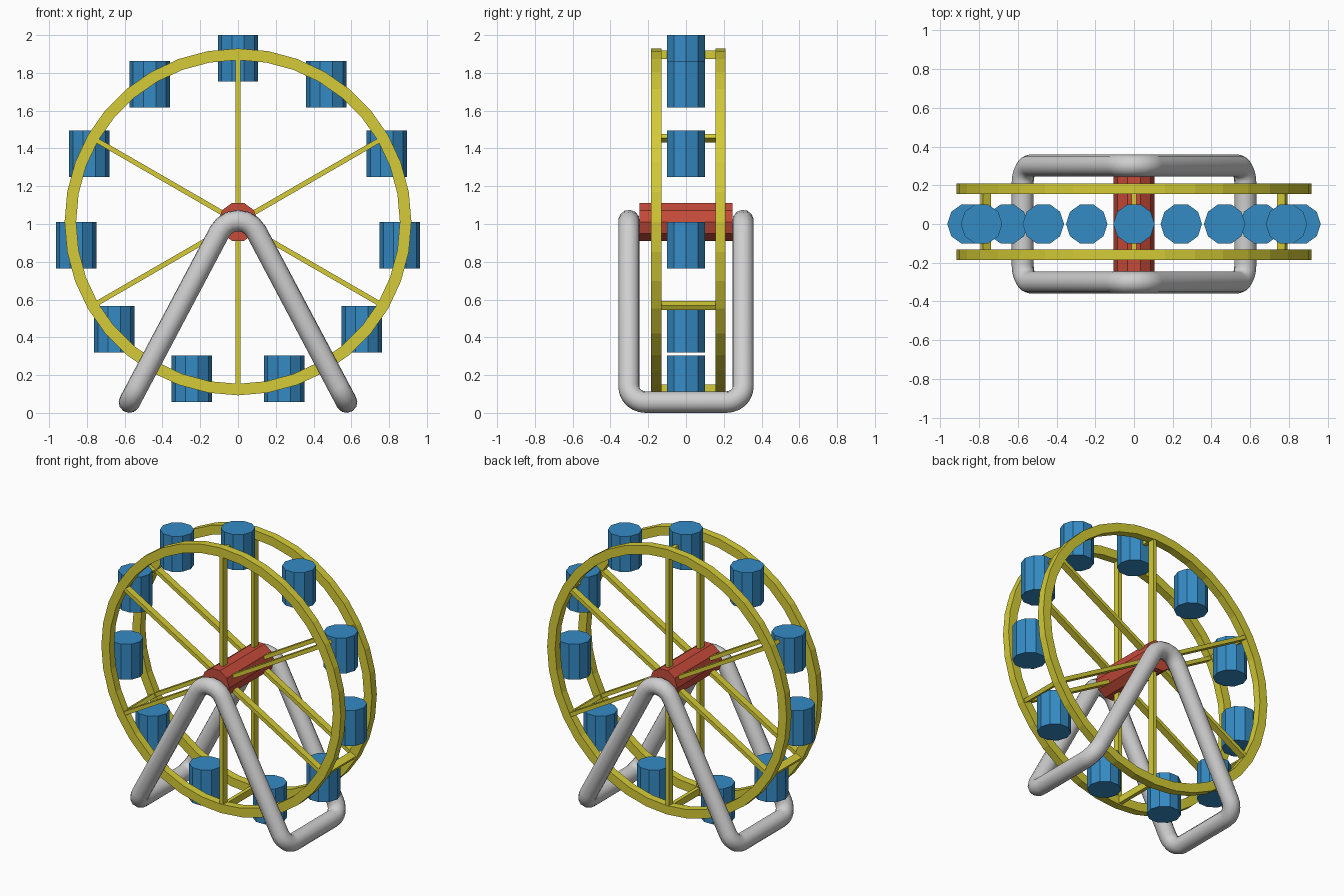
import bpy, bmesh, math
from mathutils import Vector, Matrix

if "Cube" in bpy.data.objects:
    bpy.data.objects.remove(bpy.data.objects["Cube"])

ZC = 1.011                      # wheel axle height
RIM_Y = (-0.158, 0.182)         # the two rim planes


def material(name, rgb):
    m = bpy.data.materials.new(name)
    m.diffuse_color = (*rgb, 1)
    m.use_nodes = True
    m.node_tree.nodes["Principled BSDF"].inputs["Base Color"].default_value = m.diffuse_color
    return m


YELLOW = material("yellow", (0.66, 0.60, 0.038))
BLUE = material("blue", (0.036, 0.26, 0.56))
RED = material("red", (0.56, 0.070, 0.042))
GREY = material("light grey", (0.62, 0.62, 0.62))


def cylinder(name, mat, loc, r, depth, rot):
    bpy.ops.mesh.primitive_cylinder_add(vertices=10, radius=r, depth=depth, location=loc, rotation=rot)
    o = bpy.context.object
    o.name = name
    o.data.materials.append(mat)
    return o


def mesh_object(name, bm, mat):
    bmesh.ops.recalc_face_normals(bm, faces=bm.faces)
    me = bpy.data.meshes.new(name)
    bm.to_mesh(me)
    bm.free()
    me.materials.append(mat)
    o = bpy.data.objects.new(name, me)
    bpy.context.collection.objects.link(o)
    return o


def rim(name, y, r_in=0.857, r_out=0.918, half=0.027, n=36):
    bm = bmesh.new()
    section = [(r_in, -half), (r_out, -half), (r_out, half), (r_in, half)]
    rings = []
    for i in range(n):
        a = 2 * math.pi * i / n
        rings.append([bm.verts.new((r * math.sin(a), y + d, ZC + r * math.cos(a))) for r, d in section])
    for i in range(n):
        p, q = rings[i], rings[(i + 1) % n]
        for k in range(4):
            j = (k + 1) % 4
            bm.faces.new((p[k], p[j], q[j], q[k]))
    return mesh_object(name, bm, YELLOW)


def box(bm, center, size, turn):
    m = turn @ Matrix.Translation(center) @ Matrix.Diagonal((*size, 1))
    bmesh.ops.create_cube(bm, size=1, matrix=m)


# Twin rims
for y, side in zip(RIM_Y, ("front", "back")):
    rim(side + "_rim", y)

# Spoke frames: two spokes joined by a crossbar at the rim
mid = sum(RIM_Y) / 2
for i in range(6):
    bm = bmesh.new()
    turn = Matrix.Translation((0, 0, ZC)) @ Matrix.Rotation(i * math.pi / 3, 4, 'Y')
    for y in RIM_Y:
        box(bm, (0, y, 0.4545), (0.026, 0.047, 0.909), turn)
    box(bm, (0, mid, 0.885), (0.026, RIM_Y[1] - RIM_Y[0], 0.047), turn)
    mesh_object(f"spoke_frame_{i + 1}", bm, YELLOW)

# Axle hub
cylinder("hub", RED, (0, 0, ZC), 0.105, 0.49, (math.pi / 2, math.pi / 2, 0))

# Cabins, always upright
for i in range(11):
    a = 2 * math.pi * i / 11
    cylinder(f"cabin_{i + 1}", BLUE, (0.866 * math.sin(a), 0, ZC + 0.866 * math.cos(a)),
             0.107, 0.246, (0, 0, math.pi / 2))


def fillet_loop(corners, steps=6):
    """Round every corner of a closed path; corners are (point, radius)."""
    pts = []
    n = len(corners)
    for i, (p, r) in enumerate(corners):
        p = Vector(p)
        u = (Vector(corners[i - 1][0]) - p).normalized()
        v = (Vector(corners[(i + 1) % n][0]) - p).normalized()
        half = u.angle(v) / 2
        start = p + u * (r / math.tan(half))
        c = p + (u + v).normalized() * (r / math.sin(half))
        axis = u.cross(v)
        sweep = math.pi - 2 * half
        for k in range(steps + 1):
            pts.append(c + Matrix.Rotation(-sweep * k / steps, 3, axis) @ (start - c))
    return pts


# Support stand: one closed bent tube
fx, fy, fz, az = 0.575, 0.302, 0.057, 1.143
path = fillet_loop([((0, -fy, az), 0.11), ((fx, -fy, fz), 0.09), ((fx, fy, fz), 0.09),
                    ((0, fy, az), 0.11), ((-fx, fy, fz), 0.09), ((-fx, -fy, fz), 0.09)])
cu = bpy.data.curves.new("stand", 'CURVE')
cu.dimensions = '3D'
cu.bevel_depth = 0.057
cu.bevel_resolution = 4
sp = cu.splines.new('POLY')
sp.points.add(len(path) - 1)
for pt, co in zip(sp.points, path):
    pt.co = (*co, 1)
sp.use_cyclic_u = True
sp.use_smooth = True
cu.materials.append(GREY)
stand = bpy.data.objects.new("support_stand", cu)
bpy.context.collection.objects.link(stand)
